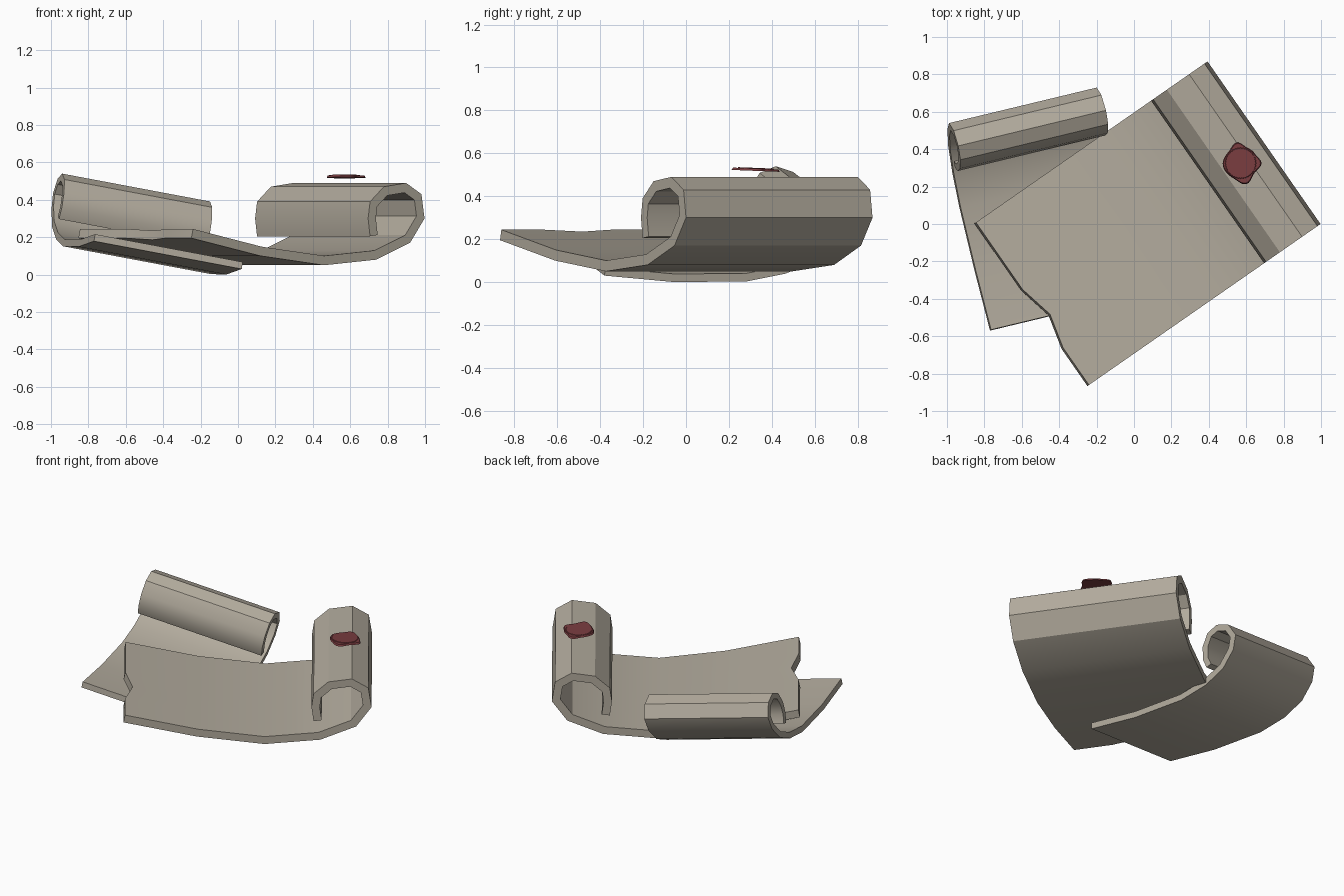
import bpy, bmesh, math
from mathutils import Vector, Matrix

if "Cube" in bpy.data.objects:
    bpy.data.objects.remove(bpy.data.objects["Cube"])


def material(name, rgb):
    m = bpy.data.materials.new(name)
    m.diffuse_color = (*rgb, 1)
    m.use_nodes = True
    m.node_tree.nodes["Principled BSDF"].inputs["Base Color"].default_value = m.diffuse_color
    return m


paper = material("paper", (0.45, 0.41, 0.34))
wax = material("wax", (0.19, 0.045, 0.05))


def finish(bm, name, mat):
    bmesh.ops.recalc_face_normals(bm, faces=bm.faces)
    me = bpy.data.meshes.new(name)
    bm.to_mesh(me)
    bm.free()
    me.materials.append(mat)
    ob = bpy.data.objects.new(name, me)
    bpy.context.collection.objects.link(ob)
    bpy.ops.object.select_all(action='DESELECT')
    ob.select_set(True)
    bpy.context.view_layer.objects.active = ob
    bpy.ops.object.shade_smooth_by_angle(angle=math.radians(30))
    return ob


def inward(pts, th):
    # mitred offset to the left of the profile path
    P = [Vector(p) for p in pts]
    N = []
    for a, b in zip(P, P[1:]):
        d = (b - a).normalized()
        N.append(Vector((-d.y, d.x)))
    out = []
    for i, p in enumerate(P):
        n0, n1 = N[max(i - 1, 0)], N[min(i, len(N) - 1)]
        out.append(p + (n0 + n1) * th / (1 + n0.dot(n1)))
    return P, out


def sheet(name, pts, th, origin, U, N, V, rows, notch):
    # curled profile swept along V; notch shifts the free edge per row
    outer, inner = inward(pts, th)
    loop = outer + inner[::-1]
    n, k = len(outer), len(loop)
    bm = bmesh.new()
    rings = []
    for t, cut in zip(rows, notch):
        ring = []
        for i, p in enumerate(loop):
            s = p.x + (cut if i in (0, k - 1) else 0)
            q = p.y - (cut * 0.2 if i in (0, k - 1) else 0)
            ring.append(bm.verts.new(origin + U * s + N * q + V * t))
        rings.append(ring)
    for a, b in zip(rings, rings[1:]):
        for i in range(k):
            j = (i + 1) % k
            bm.faces.new((a[i], a[j], b[j], b[i]))
    for r in (rings[0], rings[-1]):
        for i in range(n - 1):
            bm.faces.new((r[i], r[i + 1], r[k - 2 - i], r[k - 1 - i]))
    return finish(bm, name, paper)


# large upper sheet with rolled end and torn free edge
big = [(-.70, .195), (-.25, .10), (.165, .05), (.506, .08), (.726, .17),
       (.82, .30), (.80, .43), (.70, .49), (.555, .47), (.465, .39),
       (.452, .30), (.465, .205)]
sheet("large_scroll", big, 0.05, Vector((0, 0, 0)),
      Vector((.82, .57, 0)), Vector((0, 0, 1)), Vector((-.57, .82, 0)),
      [-.57, -.327, -.14, .053, .49], [0, 0, .045, 0, 0])

# small lower sheet, tilted, with rolled end
A = Vector((.956, .23, -.18)).normalized()
B = Vector((-.234, .972, 0)).normalized()
small = [(0, 0), (.33, -.03), (.68, -.028), (.87, .01), (1.01, .075),
         (1.10, .17), (1.13, .26), (1.085, .34), (1.0, .367), (.925, .335),
         (.88, .26), (.87, .18), (.89, .12)]
sheet("small_scroll", small, 0.038, Vector((.02, -.38, .03)),
      B, A.cross(B), A, [-.826, 0], [0, 0])


# wax seal: lumpy pool with a raised ribbed disc
def disc(bm, n, radius, z0, z1, inset):
    rim = []
    for z, f in ((z0, 1), (z1, inset)):
        ring = []
        for i in range(n):
            a = 2 * math.pi * i / n
            r = radius(a) * f
            ring.append(bm.verts.new((r * math.cos(a), r * math.sin(a), z)))
        rim.append(ring)
        bm.faces.new(ring)
    for i in range(n):
        j = (i + 1) % n
        bm.faces.new((rim[0][i], rim[0][j], rim[1][j], rim[1][i]))


def lump(a):
    r = 0.088
    for deg, h, w in ((100, .025, .35), (0, .024, .35), (285, .028, .4),
                      (185, .008, .5), (45, .004, .3)):
        d = (a - math.radians(deg) + math.pi) % (2 * math.pi) - math.pi
        r += h * math.exp(-(d / w) ** 2)
    return r


bm = bmesh.new()
disc(bm, 48, lump, -.007, .004, .95)
disc(bm, 72, lambda a: .083 + .002 * math.cos(36 * a), .003, .007, .96)
seal = finish(bm, "wax_seal", wax)
seal.matrix_world = Matrix.Translation((.57, .325, .525)) @ Matrix.Rotation(-.04, 4, 'X')
